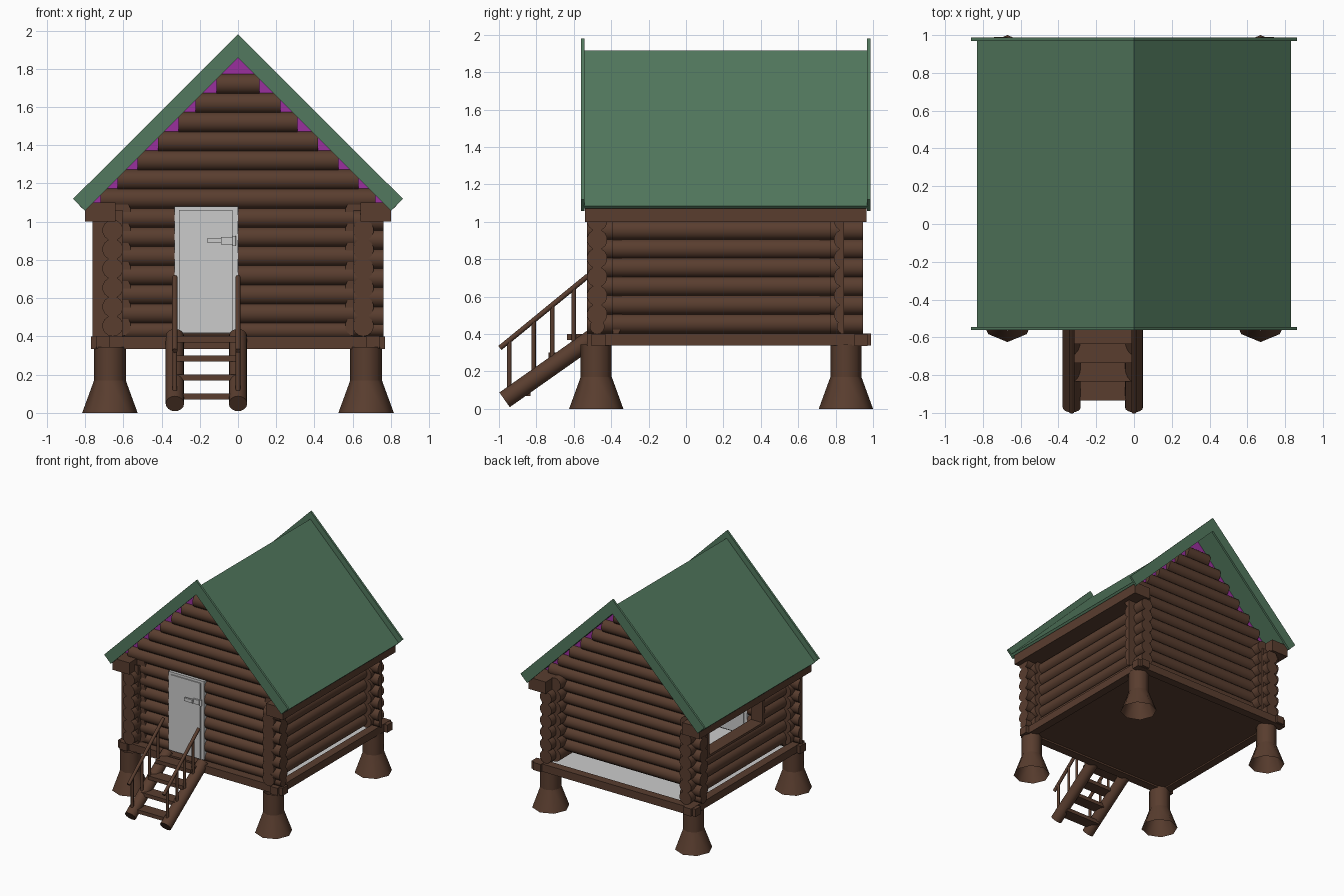
import bpy, bmesh, math
from mathutils import Vector

if "Cube" in bpy.data.objects:
    bpy.data.objects.remove(bpy.data.objects["Cube"])


def material(name, rgb):
    m = bpy.data.materials.new(name)
    m.diffuse_color = (*rgb, 1)
    m.use_nodes = True
    m.node_tree.nodes["Principled BSDF"].inputs["Base Color"].default_value = m.diffuse_color
    return m


WOOD = material("wood", (0.1, 0.047, 0.028))
GREEN = material("roof_green", (0.085, 0.19, 0.112))
PURPLE = material("gable_purple", (0.32, 0.03, 0.34))


def finish(name, bm, mat, smooth=None):
    bmesh.ops.recalc_face_normals(bm, faces=bm.faces)
    me = bpy.data.meshes.new(name)
    bm.to_mesh(me)
    bm.free()
    ob = bpy.data.objects.new(name, me)
    bpy.context.collection.objects.link(ob)
    if mat:
        me.materials.append(mat)
    if smooth:
        me.shade_smooth()
        me.set_sharp_from_angle(angle=math.radians(smooth))
    return ob


def box(name, x, y, z, mat=WOOD):
    bm = bmesh.new()
    for v in bmesh.ops.create_cube(bm, size=1)["verts"]:
        v.co = [r[0] if c < 0 else r[1] for c, r in zip(v.co, (x, y, z))]
    return finish(name, bm, mat)


def rod(name, a, b, r, mat=WOOD, sides=14, r2=None, caps=True, y_cut=0):
    """Round bar from a to b; y_cut = -1 or 1 removes the half on that y side."""
    a, b = Vector(a), Vector(b)
    d = b - a
    bm = bmesh.new()
    bmesh.ops.create_cone(bm, cap_ends=caps, segments=sides, radius1=r,
                          radius2=r if r2 is None else r2, depth=d.length)
    q = d.to_track_quat('Z', 'Y')
    for v in bm.verts:
        v.co = q @ v.co + (a + b) / 2
    if y_cut:
        cut = bmesh.ops.bisect_plane(bm, geom=bm.verts[:] + bm.edges[:] + bm.faces[:],
                                     plane_co=a, plane_no=(0, y_cut, 0), clear_outer=True)
        edges = [e for e in cut["geom_cut"] if isinstance(e, bmesh.types.BMEdge)]
        bmesh.ops.holes_fill(bm, edges=edges)
    return finish(name, bm, mat, 50)


def prism(name, pts, y0, y1, mat):
    bm = bmesh.new()
    f = bm.faces.new([bm.verts.new((x, y0, z)) for x, z in pts])
    new = bmesh.ops.extrude_face_region(bm, geom=[f])["geom"]
    bmesh.ops.translate(bm, vec=(0, y1 - y0, 0),
                        verts=[g for g in new if isinstance(g, bmesh.types.BMVert)])
    return finish(name, bm, mat)


# Wall centre lines (set back behind the corner log ends)
FRONT, BACK, SIDE, R = -0.395, 0.765, 0.615, 0.055

# Flared stilts, open underneath
for x in (-0.67, 0.67):
    for y in (-0.48, 0.855):
        rod("stilt_foot", (x, y, 0), (x, y, 0.17), 0.145, sides=8, r2=0.083, caps=False)
        rod("stilt_post", (x, y, 0.17), (x, y, 0.345), 0.083, sides=8, caps=False)

# Base beams and floor
for s in (-1, 1):
    box("side_base_beam", sorted((s * 0.67, s * 0.74)), (-0.53, 0.99), (0.338, 0.402))
box("front_base_beam", (-0.77, 0.77), (-0.505, -0.43), (0.335, 0.4))
box("back_base_beam", (-0.77, 0.77), (0.9, 0.97), (0.335, 0.4))
box("floor", (-0.69, 0.69), (-0.45, 0.91), (0.35, 0.362))
box("floor_top", (-0.67, 0.67), (-0.43, 0.9), (0.362, 0.366), None)

# Crossed log ends at the corners
for s in (-1, 1):
    for t, y0, y1, yc in ((-1, -0.53, -0.39, -0.475), (1, 0.77, 0.945, 0.845)):
        for k in range(6):
            z = 0.455 + 0.1 * k
            rod("corner_log_end_long", (s * 0.655, y0, z), (s * 0.655, y1, z), R)
        for k in range(7):
            z = 0.505 + 0.1 * (k - 1)
            rod("corner_log_end_cross", (s * 0.605, yc, max(z, 0.44)), (s * 0.76, yc, max(z, 0.44)),
                R if k else 0.04, y_cut=t if s == t else 0)
    box("eave_beam", sorted((s * 0.64, s * 0.8)), (-0.54, 0.965), (1.0, 1.1))

# Side walls, with a window opening on the left
for s in (-1, 1):
    for k in range(7):
        z = 0.455 + 0.1 * k
        spans = [(-0.44, 0.88)]
        if s < 0 and 3 <= k < 6:
            spans = [(-0.44, -0.09), (0.66, 0.88)]
        for y0, y1 in spans:
            rod("side_log", (s * SIDE, y0, z), (s * SIDE, y1, z), R)

# Window frame
for y in (-0.1, 0.64):
    box("window_jamb", (-0.67, -0.56), (y, y + 0.03), (0.7, 1.0))
box("window_sill", (-0.67, -0.56), (-0.1, 0.67), (0.69, 0.71))

# Front and back walls, front split around the doorway
for k in range(6):
    z = 0.52 + 0.1 * k
    rod("front_log_left", (-0.64, FRONT, z), (-0.32, FRONT, z), R)
    rod("front_log_right", (-0.01, FRONT, z), (0.64, FRONT, z), R)
    rod("back_log", (-0.64, BACK, z), (0.64, BACK, z), R)
rod("front_bottom_log", (-0.66, FRONT, 0.43), (0.66, FRONT, 0.43), 0.045)

# Gable logs and purple gable backing
for y in (FRONT, BACK):
    for k, w in enumerate((0.72, 0.63, 0.525, 0.418, 0.312, 0.222, 0.113)):
        z = 1.12 + 0.1 * k
        rod("gable_log", (-w, y, z), (w, y, z), R)
    prism("gable_backing", [(-0.79, 1.09), (0.79, 1.09), (0, 1.88)],
          y - 0.01, y + 0.01, PURPLE)

# Roof panels and barge boards
prism("roof", [(-0.83, 1.085), (0, 1.915), (0.83, 1.085), (0.815, 1.07), (0, 1.885), (-0.815, 1.07)],
      -0.547, 0.972, GREEN)
for y in (-0.562, 0.969):
    prism("barge_board", [(-0.862, 1.12), (0, 1.98), (0.862, 1.12),
                          (0.8, 1.058), (0, 1.858), (-0.8, 1.058)], y, y + 0.018, GREEN)

# Door with frame and handle
box("door_frame", (-0.332, 0.0), (-0.455, -0.34), (0.415, 1.08), None)
box("door_panel", (-0.308, -0.03), (-0.463, -0.33), (0.418, 1.06), None)
box("door_latch", (-0.09, -0.03), (-0.478, -0.46), (0.88, 0.92), None)
box("door_handle", (-0.16, -0.085), (-0.492, -0.476), (0.888, 0.915), None)
rod("door_bolt", (-0.02, -0.47, 0.875), (-0.02, -0.47, 0.925), 0.01, None)

# Stairs
for x in (-0.33, 0.0):
    rod("stair_stringer", (x, -0.97, 0.048), (x, -0.47, 0.4), 0.048, sides=16)
    rod("stair_rail", (x, -0.995, 0.325), (x, -0.525, 0.71), 0.014, sides=8)
    for y in (-0.945, -0.815, -0.715, -0.6):
        rod("stair_baluster", (x, y, 0.06 + 0.7 * (y + 0.97)),
            (x, y, 0.325 + 0.82 * (y + 0.995)), 0.012, sides=8)
for k in range(4):
    y, z = -0.935 + 0.1 * k, 0.085 + 0.1 * k
    box("stair_tread", (-0.33, 0.0), (y, y + 0.103), (z - 0.016, z + 0.016))
